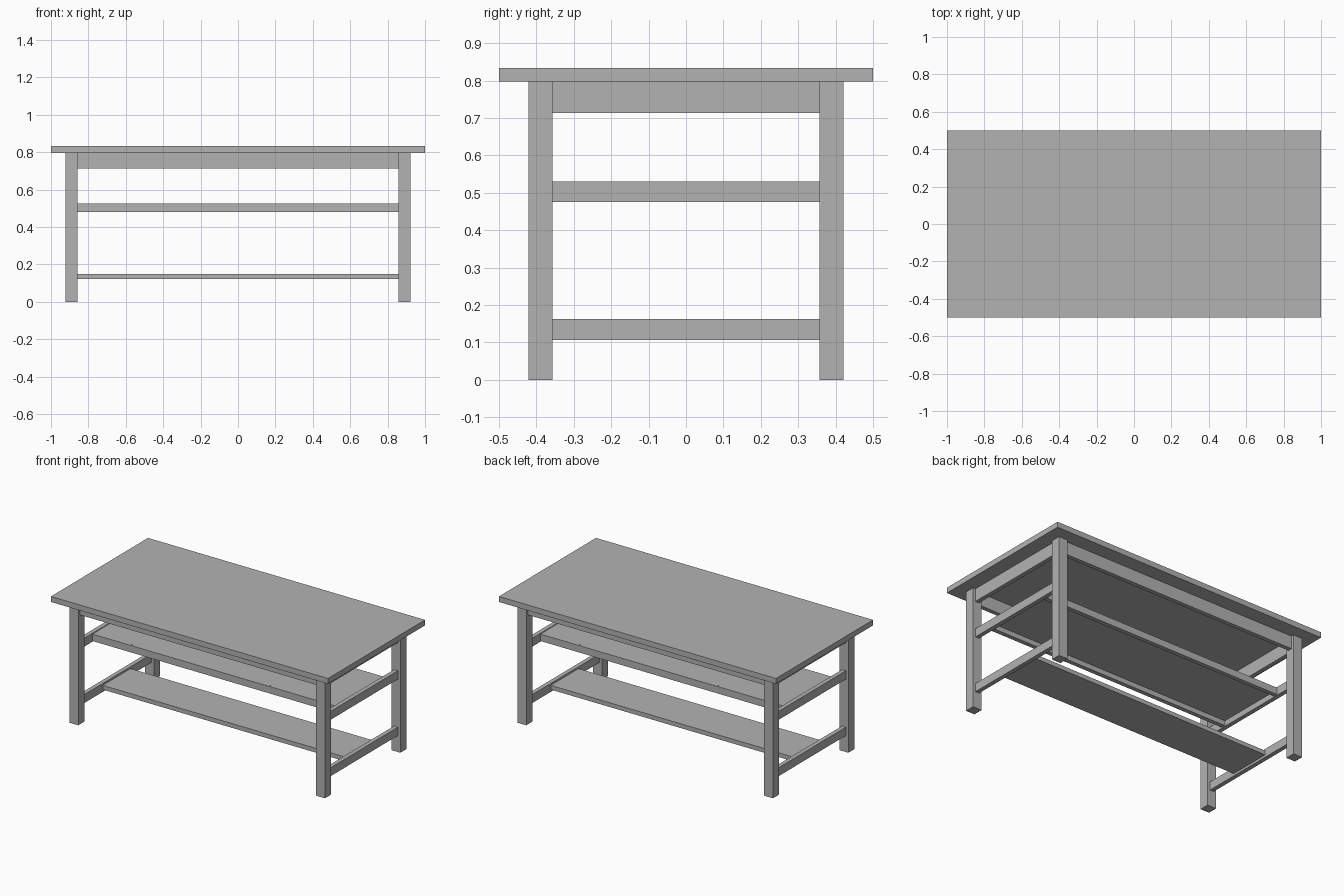
import bpy
import bmesh
from mathutils import Matrix

cube = bpy.data.objects.get("Cube")
if cube:
    bpy.data.objects.remove(cube, do_unlink=True)

grey = bpy.data.materials.new("plain_grey")
grey.use_nodes = True
colour = (0.45, 0.45, 0.45, 1)
grey.diffuse_color = colour
grey.node_tree.nodes["Principled BSDF"].inputs["Base Color"].default_value = colour


def add_object(name, bm):
    mesh = bpy.data.meshes.new(name)
    bm.to_mesh(mesh)
    bm.free()
    mesh.materials.append(grey)
    obj = bpy.data.objects.new(name, mesh)
    bpy.context.collection.objects.link(obj)
    return obj


def box(name, x, y, z):
    """Box from its (low, high) range on each axis."""
    bm = bmesh.new()
    centre = [(a + b) / 2 for a, b in (x, y, z)]
    size = [b - a for a, b in (x, y, z)]
    bmesh.ops.create_cube(bm, size=1, matrix=Matrix.Translation(centre) @ Matrix.Diagonal((*size, 1)))
    return add_object(name, bm)


def span(half):
    return (-half, half)


def around(centre, thickness):
    return (centre - thickness / 2, centre + thickness / 2)


LEG_X, LEG_Y, LEG_W = 0.89, 0.389, 0.064   # leg centres and width
BOARD = 0.028                              # rail thickness
TOP_Z = 0.797                              # underside of the table top
APRON_Z = (0.713, TOP_Z)
INNER_X, INNER_Y = LEG_X - LEG_W / 2, LEG_Y - LEG_W / 2
SHELF_X = LEG_X - BOARD / 2
SHELF_Y = 0.25

# Table top
box("table_top", span(1), span(0.5), (TOP_Z, 0.833))

# Legs, end aprons and end rails
for side, sx in (("left", 1), ("right", -1)):
    for end, sy in (("front", -1), ("back", 1)):
        box(f"{end}_{side}_leg", around(sx * LEG_X, LEG_W), around(sy * LEG_Y, LEG_W), (0, TOP_Z))
    for part, z in (("apron", APRON_Z), ("middle_rail", (0.475, 0.53)), ("lower_rail", (0.107, 0.162))):
        box(f"{side}_{part}", around(sx * LEG_X, BOARD), span(INNER_Y), z)

# Long aprons and the bearers under the middle shelf
for end, sy in (("front", -1), ("back", 1)):
    box(f"{end}_apron", span(INNER_X), around(sy * LEG_Y, BOARD), APRON_Z)
    box(f"{end}_shelf_bearer", span(SHELF_X), around(sy * (SHELF_Y - BOARD / 2), BOARD), (0.48, 0.512))

# Shelves
box("middle_shelf", span(SHELF_X), span(SHELF_Y), (0.512, 0.525))
box("lower_shelf", span(SHELF_X), span(0.143), (0.122, 0.15))

# Small screw heads along both edges of the middle shelf
bm = bmesh.new()
for sy in (-1, 1):
    for i in range(9):
        place = Matrix.Translation(((i - 4) * 0.2, sy * (SHELF_Y - BOARD / 2), 0.525))
        bmesh.ops.create_cone(bm, cap_ends=True, segments=8, radius1=0.004, radius2=0.004, depth=0.002, matrix=place)
add_object("shelf_screws", bm)
